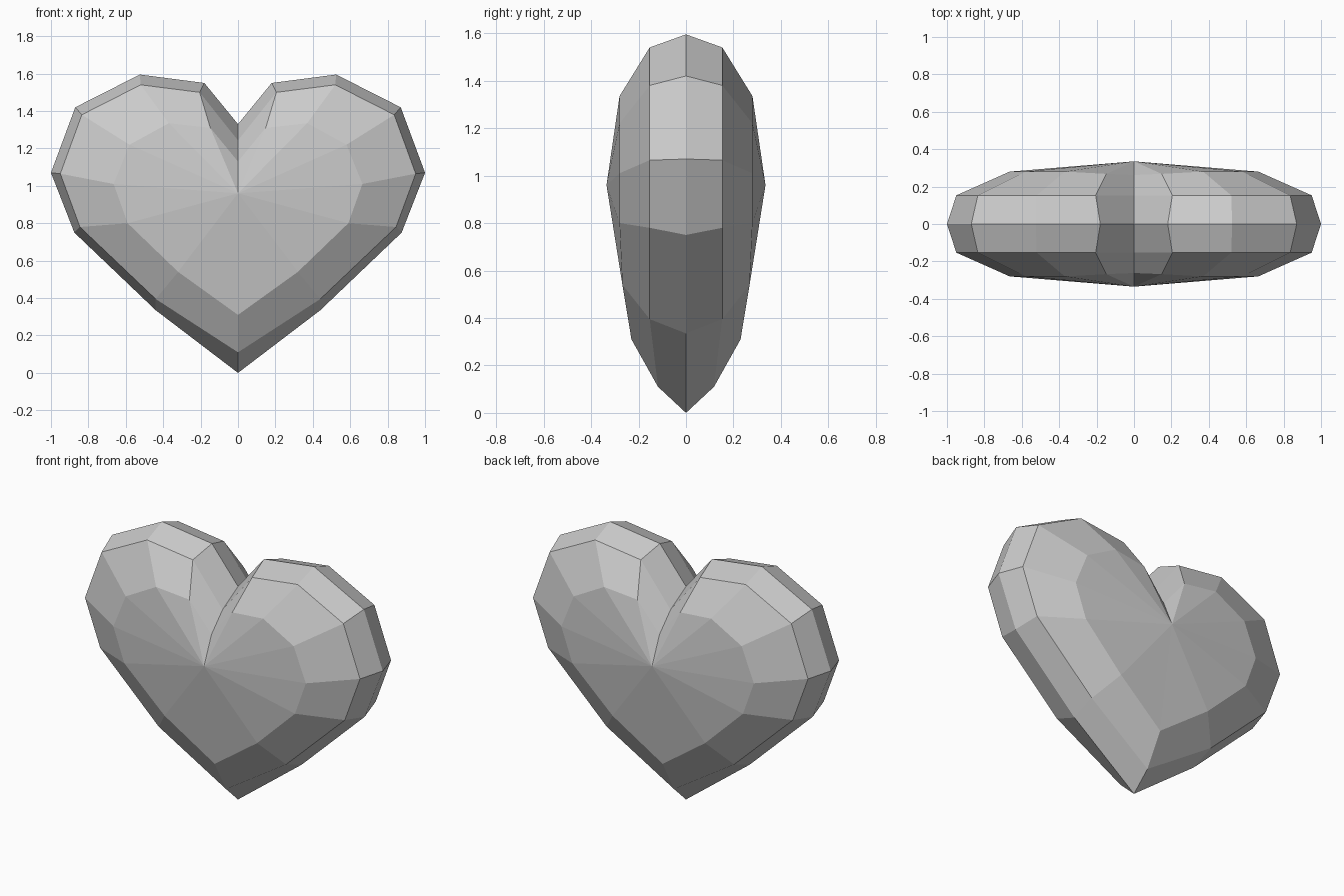
import bpy
import bmesh

default = bpy.data.objects.get("Cube")
if default:
    bpy.data.objects.remove(default, do_unlink=True)

# Matte grey for the whole heart
grey = bpy.data.materials.new("plain_grey")
grey.use_nodes = True
colour = (0.6, 0.6, 0.6, 1)
grey.diffuse_color = colour
grey.node_tree.nodes["Principled BSDF"].inputs["Base Color"].default_value = colour

# Half outlines from the cleft round to the tip, as (x, depth, z)
rim = [(x, 0, z) for x, z in (
    (0, 1.33), (0.18, 1.55), (0.525, 1.595), (0.87, 1.42),
    (1, 1.07), (0.875, 0.75), (0.44, 0.335), (0, 0))]
bevel = [(0, 0.153, 1.243), (0.205, 0.153, 1.5), (0.52, 0.153, 1.54), (0.835, 0.153, 1.38),
         (0.95, 0.153, 1.065), (0.845, 0.153, 0.78), (0.44, 0.153, 0.395), (0, 0.118, 0.11)]
crown = [(0, 0.262, 1.13), (0.148, 0.268, 1.31), (0.37, 0.28, 1.335), (0.58, 0.28, 1.22),
         (0.665, 0.28, 1.01), (0.59, 0.28, 0.8), (0.32, 0.268, 0.54), (0, 0.23, 0.31)]
peak = (0, 0.335, 0.96)

# One quarter: facet bands between the outlines, then a fan to the peak
bm = bmesh.new()
rings = [[bm.verts.new((x, -y, z)) for x, y, z in ring] for ring in (rim, bevel, crown)]
for outer, inner in zip(rings, rings[1:]):
    for i in range(len(outer) - 1):
        bm.faces.new((outer[i], inner[i], inner[i + 1], outer[i + 1]))
centre = bm.verts.new((peak[0], -peak[1], peak[2]))
last = rings[-1]
for a, b in zip(last, last[1:]):
    bm.faces.new((centre, b, a))

mesh = bpy.data.meshes.new("heart")
bm.to_mesh(mesh)
bm.free()
mesh.materials.append(grey)
heart = bpy.data.objects.new("heart", mesh)
bpy.context.collection.objects.link(heart)

# Mirror to the other side and to the back
mirror = heart.modifiers.new("mirror", 'MIRROR')
mirror.use_axis = (True, True, False)
mirror.use_clip = True
mirror.merge_threshold = 0.001
